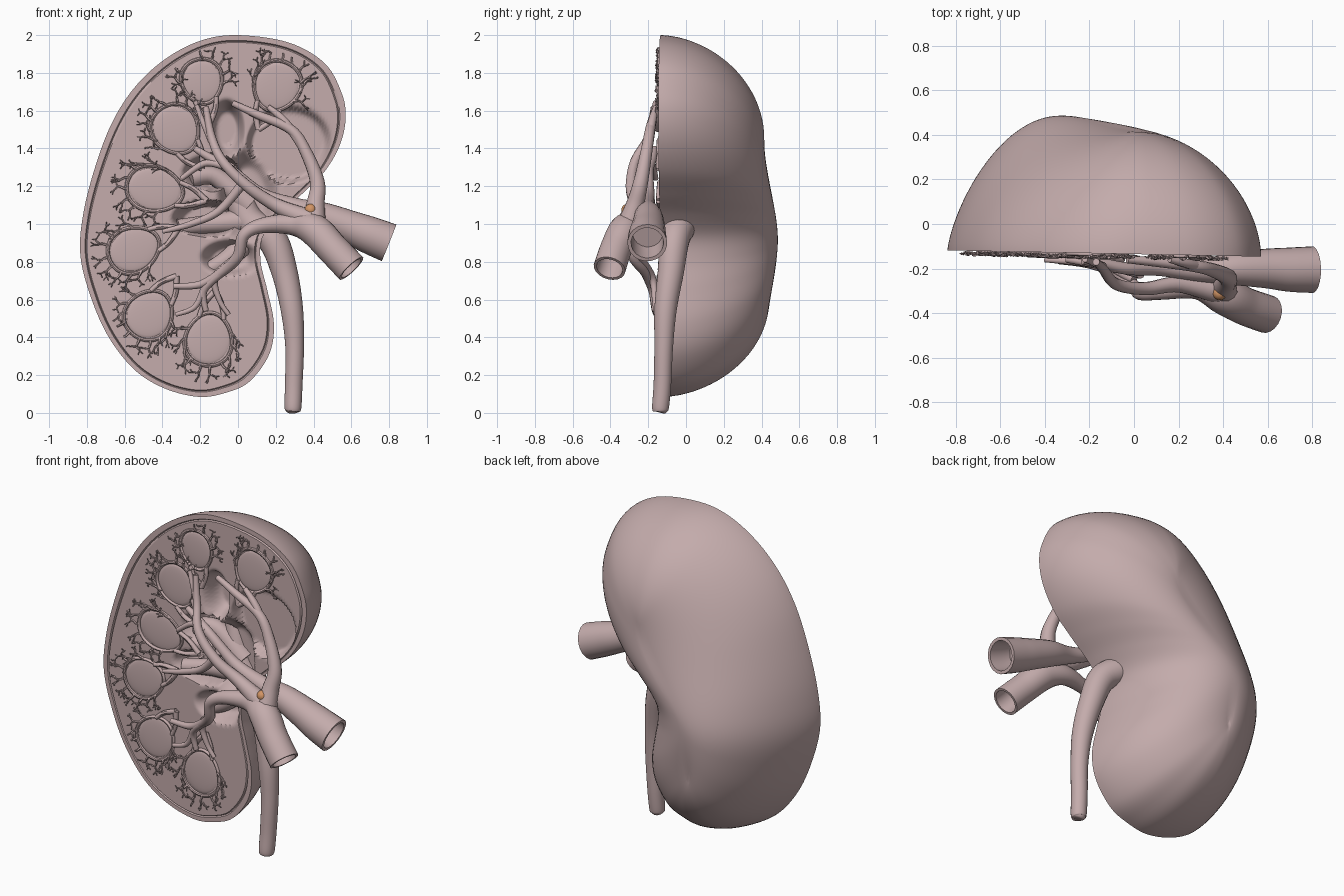
import bpy, bmesh, math, random
from mathutils import Vector, Matrix

if "Cube" in bpy.data.objects:
    bpy.data.objects.remove(bpy.data.objects["Cube"])

random.seed(4)

def material(name, col):
    m = bpy.data.materials.new(name)
    m.diffuse_color = (*col, 1)
    m.use_nodes = True
    m.node_tree.nodes["Principled BSDF"].inputs["Base Color"].default_value = m.diffuse_color
    return m

FLESH = material("flesh", (0.55, 0.41, 0.41))
ORANGE = material("orange", (0.65, 0.3, 0.13))

def finish(bm, name, mat=FLESH, angle=45):
    bmesh.ops.recalc_face_normals(bm, faces=bm.faces)
    me = bpy.data.meshes.new(name)
    bm.to_mesh(me)
    bm.free()
    me.polygons.foreach_set("use_smooth", [True] * len(me.polygons))
    me.set_sharp_from_angle(angle=math.radians(angle))
    me.materials.append(mat)
    ob = bpy.data.objects.new(name, me)
    bpy.context.collection.objects.link(ob)
    return ob

def smooth(t):
    t = max(0.0, min(1.0, t))
    return t * t * (3 - 2 * t)

def spline(pts, n, closed=False):
    pts = [Vector(p) for p in pts]
    k, out = len(pts), []
    for i in range(k if closed else k - 1):
        if closed:
            a, b, c, d = (pts[(i + j) % k] for j in (-1, 0, 1, 2))
        else:
            a, b, c, d = (pts[max(0, min(k - 1, i + j))] for j in (-1, 0, 1, 2))
        for s in range(n):
            t = s / n
            out.append(0.5 * (2 * b + (c - a) * t + (2 * a - 5 * b + 4 * c - d) * t * t
                              + (3 * b - a - 3 * c + d) * t ** 3))
    return out if closed else out + [pts[-1]]

def bridge(bm, a, b):
    for i in range(len(a)):
        j = (i + 1) % len(a)
        bm.faces.new((a[i], a[j], b[j], b[i]))

def tube(bm, pts, sides=12, n=6, closed=False, hollow=False):
    """Sweep a circle along (x, y, z, radius) points."""
    path = spline(pts, n, closed)
    cs, rs = [p.xyz for p in path], [p.w for p in path]
    k, frames = len(cs), []
    tan = None
    for i in range(k):
        lo, hi = (i - 1, (i + 1) % k) if closed else (max(0, i - 1), min(k - 1, i + 1))
        new = (cs[hi] - cs[lo]).normalized()
        if tan is None:
            u = new.orthogonal().normalized()
        else:
            u = tan.rotation_difference(new) @ u
        tan = new
        frames.append((cs[i], u.copy(), new.cross(u), rs[i]))
    if hollow:
        frames = [(c, u, v, r * 0.82) for c, u, v, r in frames[8::-1]] + frames
    rings = [[bm.verts.new(c + r * (math.cos(a) * u + math.sin(a) * v))
              for a in (2 * math.pi * j / sides for j in range(sides))] for c, u, v, r in frames]
    for a, b in zip(rings, rings[1:]):
        bridge(bm, a, b)
    if closed:
        bridge(bm, rings[-1], rings[0])
    else:
        bm.faces.new(rings[0])
        bm.faces.new(rings[-1])

# Kidney body: bean outline in x, z, domed behind and sectioned in front
OUTLINE = [(0, 2), (.27, 1.96), (.46, 1.85), (.55, 1.69), (.57, 1.56), (.54, 1.42), (.46, 1.28),
           (.34, 1.16), (.22, 1.05), (.13, .93), (.12, .8), (.155, .65), (.19, .47), (.165, .31),
           (.06, .165), (-.07, .105), (-.21, .085), (-.39, .13), (-.55, .23), (-.69, .41),
           (-.785, .63), (-.835, .84), (-.82, 1.05), (-.76, 1.29), (-.67, 1.53), (-.55, 1.72),
           (-.39, 1.87), (-.2, 1.97)]
# Sinus hollows: x, z, half width, half height, depth, edge steepness
HOLLOWS = [(.27, 1.42, .23, .21, .07, 6), (-.06, 1.5, .1, .17, .13, 2), (-.13, 1.27, .17, .1, .17, 2.5),
           (-.16, 1.03, .2, .1, .17, 2.5), (.05, 1.15, .17, .27, .11, 2), (-.04, .82, .17, .1, .1, 2)]

def face_y(x):
    return -0.135 - 0.02 * x

def face_depth(x, z, s):
    d = 0
    for cx, cz, rx, rz, dep, k in HOLLOWS:
        q = math.hypot((x - cx) / rx, (z - cz) / rz)
        d = max(d, dep * smooth((1 - q) * k))
    return d * smooth((1 - s) * 6) + (0.008 if 0.935 < s < 0.945 else 0)

def spine(z):
    return (Vector((-.33 + .36 * smooth((z - .85) / .6), z)),
            .615 - .065 * smooth(abs(z - .92) / .5))

bm = bmesh.new()
rim = spline(OUTLINE, 7, True)

def ring(s, t=None):
    out = []
    for p in rim:
        z = .6 + (p.y - .085) / 1.915 * .85
        if s == 0:                      # both sides share the same points on the seam
            z = .6 + round((z - .6) / .03) * .03
        c, h = spine(z)
        q = c + (p - c) * s
        if t is None:
            y = face_depth(q.x, q.y, s)
        else:                           # the outer (left) flank slopes more gently
            y = h * math.sin(t) ** (1.1 + .35 * max(0, -(p - c).normalized().x))
        out.append(bm.verts.new((q.x, face_y(q.x) + y, q.y)))
    return out

edge = ring(1, 0)
prev = edge
for i in range(1, 25):
    t = math.pi / 2 * i / 24
    cur = ring(math.cos(t) if i < 24 else 0, t)
    bridge(bm, prev, cur)
    prev = cur
prev = edge
for s in [.98, .95, .94, .93, .92] + [.9 * (1 - i / 38) for i in range(39)]:
    cur = ring(s)
    bridge(bm, prev, cur)
    prev = cur
bmesh.ops.remove_doubles(bm, verts=bm.verts, dist=.0005)
finish(bm, "kidney_body", angle=50)

# Pyramids: x, z, half length, half width
PYRAMIDS = [(-.19, 1.755, .11, .1), (.205, 1.73, .125, .115), (-.33, 1.5, .125, .115),
            (-.44, 1.185, .14, .11), (-.55, .865, .13, .11), (-.47, .52, .125, .115),
            (-.155, .39, .13, .115)]
HUB = Vector((-.06, 1.1))

def twig(bm, x, z, ang, length, r, depth):
    pts = [(x, face_y(x) - .006, z, r)]
    for i in range(3):
        ang += random.uniform(-.45, .45)
        x += math.cos(ang) * length / 3
        z += math.sin(ang) * length / 3
        if min((p - Vector((x, z))).length for p in rim) < .05:
            return                      # stay inside the capsule
        pts.append((x, face_y(x) - random.uniform(.004, .02), z, r * (1 - .12 * i)))
    tube(bm, pts, 5, 2)
    if depth:
        for turn in (-.6, .6):
            twig(bm, x, z, ang + turn + random.uniform(-.2, .2), length * .7, r * .7, depth - 1)

pyr, rings_bm, twigs = bmesh.new(), bmesh.new(), bmesh.new()
for x, z, a, b in PYRAMIDS:
    out = (Vector((x, z)) - HUB).normalized()
    ang = math.atan2(out.y, out.x)
    m = (Matrix.Translation((x, face_y(x), z)) @ Matrix.Rotation(-ang, 4, 'Y')
         @ Matrix.Diagonal((a, .01, b, 1)))
    bmesh.ops.create_uvsphere(pyr, u_segments=24, v_segments=14, radius=1, matrix=m)

    def at(t, k=1.08):
        u = math.cos(t) * a * k
        v = math.sin(t) * b * k * (1 + .15 * math.cos(t))
        return x + u * out.x - v * out.y, z + u * out.y + v * out.x

    # arcades of vessel around each pyramid, with paired strands to the sinus
    loop = [at(2 * math.pi * i / 14) for i in range(14)]
    tube(rings_bm, [(px, face_y(px) - .003, pz, .01) for px, pz in loop], 8, 3, True)
    for t in (2.5, 3.8):
        p, q, e = at(t), at(math.pi + (t - math.pi) * .5, 1.5), at(math.pi, 2.0)
        tube(rings_bm, [(px, face_y(px) - .012, pz, r)
                        for (px, pz), r in ((p, .012), (q, .014), (e, .016))], 8, 4)
    for i in range(10):
        t = -1.9 + 3.8 * i / 9
        px, pz = at(t)
        twig(twigs, px, pz, ang + t * .45, .045, .007, 2)
finish(pyr, "pyramids")
finish(rings_bm, "arcade_vessels")
finish(twigs, "cortical_twigs")

def part(name, *paths, **kw):
    bm = bmesh.new()
    for p in paths:
        tube(bm, p, **kw)
    return finish(bm, name)

# Ureter widening into the pelvis and its calyces
part("ureter", [(.29, -.137, .002, .022), (.29, -.136, .008, .036), (.291, -.135, .03, .045),
                (.295, -.125, .15, .047), (.3, -.118, .35, .05), (.285, -.108, .55, .06),
                (.245, -.08, .75, .07), (.18, -.06, .92, .08), (.05, -.015, 1.03, .08),
                (-.02, .01, 1.25, .06), (-.05, .03, 1.45, .03)], sides=20)
part("calyces", [(.06, -.02, 1.1, .07), (-.12, -.03, 1.25, .05), (-.25, -.06, 1.24, .05)],
     [(.06, -.02, 1.02, .07), (-.15, -.03, 1.0, .05), (-.32, -.07, .98, .045)],
     [(.1, -.03, .96, .06), (-.05, -.05, .82, .05), (-.2, -.07, .74, .03)], sides=16)

# Two large hilum vessels with open ends
part("rear_trunk", [(.8, -.205, .9, .105), (.7, -.205, .94, .1), (.6, -.2, .98, .09),
                    (.45, -.2, 1.04, .075), (.3, -.21, 1.09, .05), (.12, -.2, 1.16, .034),
                    (-.03, -.2, 1.28, .028), (-.13, -.18, 1.34, .024), (-.23, -.165, 1.4, .016)],
     sides=20, hollow=True)
part("front_trunk", [(.6, -.405, .765, .086), (.5, -.37, .87, .085), (.4, -.32, .97, .085),
                     (.28, -.28, 1.0, .058), (.12, -.3, .99, .04), (.03, -.31, .94, .032),
                     (0, -.28, .83, .03), (-.08, -.22, .75, .026), (-.2, -.18, .68, .02),
                     (-.34, -.165, .67, .015)], sides=20, hollow=True)

# Branches climbing and fanning out over the section
part("branches",
     [(.4, -.31, .97, .07), (.41, -.27, 1.1, .05), (.42, -.24, 1.22, .04), (.36, -.21, 1.38, .032),
      (.28, -.19, 1.5, .027), (.1, -.17, 1.58, .022), (-.03, -.16, 1.64, .016)],
     [(.36, -.21, 1.38, .025), (.25, -.18, 1.54, .022), (.16, -.16, 1.62, .014)],
     [(.38, -.3, 1.02, .06), (.2, -.27, 1.1, .038), (.05, -.29, 1.2, .03), (-.08, -.27, 1.33, .026),
      (-.14, -.2, 1.46, .022), (-.17, -.17, 1.62, .016)],
     [(.03, -.22, 1.22, .026), (-.1, -.19, 1.07, .022), (-.25, -.17, 1.0, .018), (-.4, -.16, .96, .012)],
     [(-.08, -.2, 1.31, .022), (-.18, -.18, 1.32, .018), (-.3, -.16, 1.24, .014)],
     [(-.14, -.19, 1.44, .02), (-.19, -.17, 1.55, .015), (-.22, -.16, 1.63, .012)],
     [(-.08, -.22, .75, .024), (-.18, -.18, .65, .02), (-.17, -.165, .54, .015)],
     [(-.18, -.18, .66, .018), (-.23, -.17, .56, .015), (-.33, -.16, .52, .012)],
     [(0, -.25, .83, .022), (-.12, -.18, .72, .02), (-.1, -.165, .6, .015), (-.05, -.16, .52, .012)])

# Small coloured node at the fork
bm = bmesh.new()
bmesh.ops.create_uvsphere(bm, u_segments=16, v_segments=10, radius=.032,
                          matrix=Matrix.Translation((.385, -.31, 1.075)))
finish(bm, "orange_node", ORANGE)
